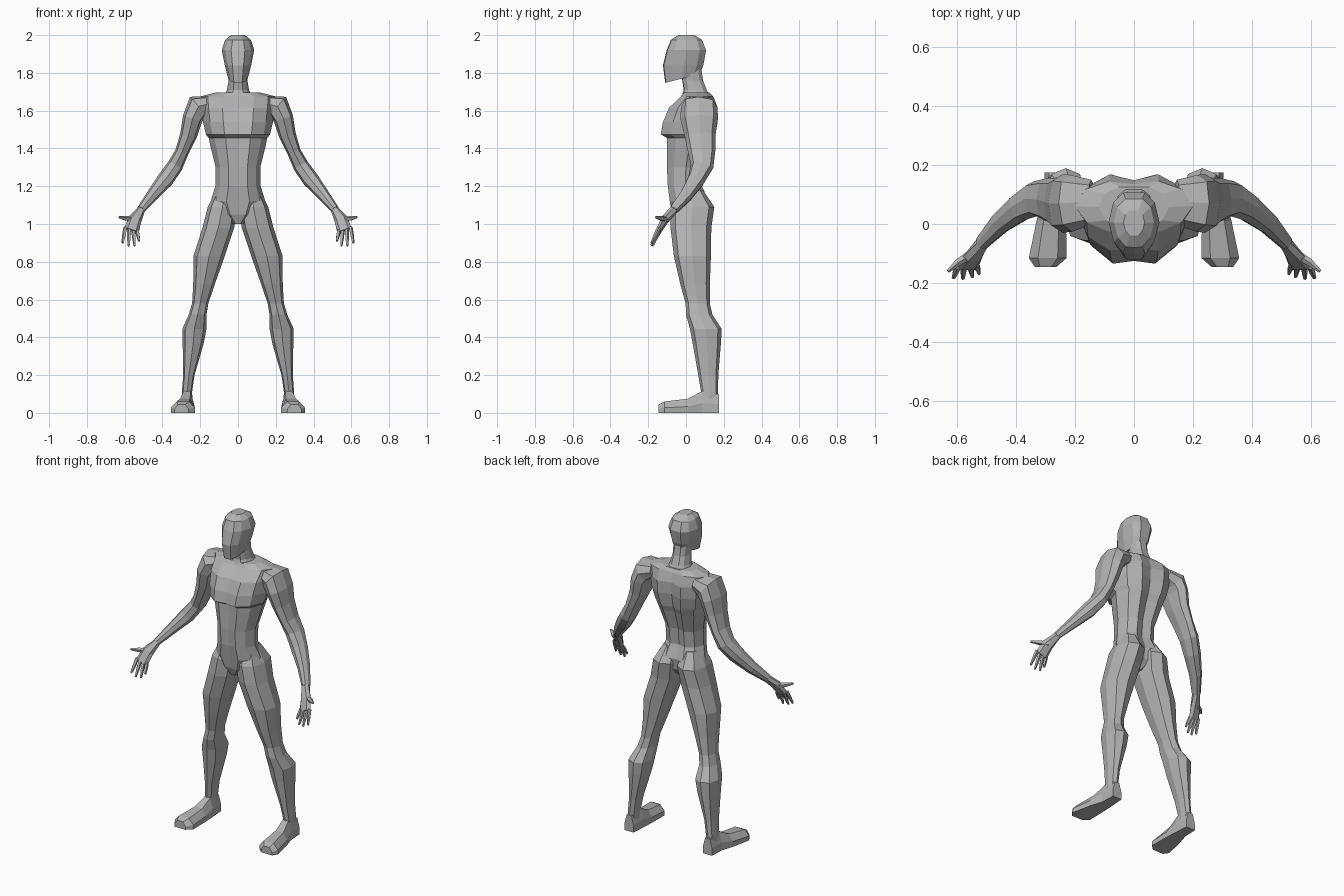
import bpy, bmesh, math
from mathutils import Vector

default_cube = bpy.data.objects.get("Cube")
if default_cube:
    bpy.data.objects.remove(default_cube, do_unlink=True)

# One matte grey covers the whole figure
grey = bpy.data.materials.new("plain_grey")
grey.use_nodes = True
colour = (0.45, 0.45, 0.45, 1)
grey.diffuse_color = colour
grey.node_tree.nodes["Principled BSDF"].inputs["Base Color"].default_value = colour


def loft(name, loops, mirrored=False):
    """Skin a row of closed loops with quads, cap both ends, optionally mirror."""
    mesh = bpy.data.meshes.new(name)
    bm = bmesh.new()
    rows = [[bm.verts.new(point) for point in loop] for loop in loops]
    count = len(rows[0])
    for lower, upper in zip(rows, rows[1:]):
        for i in range(count):
            j = (i + 1) % count
            bm.faces.new((lower[i], lower[j], upper[j], upper[i]))
    bm.faces.new(rows[0])
    bm.faces.new(rows[-1])
    bmesh.ops.recalc_face_normals(bm, faces=bm.faces[:])
    bm.to_mesh(mesh)
    bm.free()
    part = bpy.data.objects.new(name, mesh)
    bpy.context.collection.objects.link(part)
    mesh.materials.append(grey)
    if mirrored:
        modifier = part.modifiers.new("mirror", "MIRROR")
        modifier.use_mirror_merge = False
    return part


def body_section(z, width, front, back, crease=0.0, tilt=0.0):
    """Symmetric horizontal outline with creases at the breastbone and spine."""
    template = [(0, 0), (.42, 0.02), (.8, .2), (1, .52), (.82, .84), (.42, 1), (0, 1)]
    half = [Vector((u * width, front + v * (back - front), 0)) for u, v in template]
    half[0].y += crease * 0.6
    half[-1].y -= crease
    outline = half + [Vector((-p.x, p.y, 0)) for p in reversed(half[1:-1])]
    for p in outline:
        p.z = z + tilt * p.y
    return outline


def oval(centre, axis_a, axis_b, sides):
    """Slightly squared polygon ring spanned by two axes."""
    points = []
    for i in range(sides):
        angle = math.tau * i / sides
        c, s = math.cos(angle), math.sin(angle)
        points.append(centre + axis_a * math.copysign(abs(c) ** .8, c)
                      + axis_b * math.copysign(abs(s) ** .8, s))
    return points


def limb(name, stations, sides=8, level=False):
    """Mirrored tube through (x, y, z, radius, depth) stations."""
    centres = [Vector(station[:3]) for station in stations]
    loops = []
    for i, station in enumerate(stations):
        side, deep = Vector((1, 0, 0)), Vector((0, 1, 0))
        if not level:
            before = centres[max(i - 1, 0)]
            after = centres[min(i + 1, len(centres) - 1)]
            direction = (after - before).normalized()
            side = direction.cross(deep).normalized()
            deep = side.cross(direction).normalized()
        loops.append(oval(centres[i], side * station[3], deep * station[4], sides))
    return loft(name, loops, mirrored=True)


# Torso: pelvis, waist, rib cage, overhanging chest, shoulders
loft("torso", [body_section(*ring) for ring in (
    (1.0, .03, -.05, .05),
    (1.05, .1, -.075, .1, .01),
    (1.12, .145, -.09, .12, .02),
    (1.2, .12, -.1, .085, .015),
    (1.3, .118, -.105, .095, .02),
    (1.42, .148, -.105, .135, .025),
    (1.455, .155, -.105, .15, .025),
    (1.475, .17, -.14, .155, .025),
    (1.54, .185, -.128, .168, .025),
    (1.615, .195, -.095, .168, .02),
    (1.675, .2, -.03, .145, .01),
    (1.695, .12, -.015, .125),
)])

# Neck, leaning forward towards the head
loft("neck", [body_section(*ring) for ring in (
    (1.65, .085, -.03, .14),
    (1.71, .058, -.012, .11),
    (1.76, .05, -.02, .09),
    (1.83, .05, -.03, .08),
)])

# Head: tilted jaw line, flat face, rounded crown
loft("head", [body_section(*ring) for ring in (
    (1.775, .052, -.11, .07, 0, .25),
    (1.84, .07, -.122, .092),
    (1.92, .086, -.102, .106),
    (1.975, .068, -.08, .085),
    (2.0, .036, -.04, .045),
)])

# Arms: shoulder cap, upper arm, elbow, forearm, wrist, palm
limb("arms", (
    (.14, .075, 1.64, .04, .075),
    (.212, .07, 1.62, .068, .096),
    (.24, .07, 1.56, .053, .1),
    (.262, .075, 1.47, .045, .082),
    (.297, .083, 1.38, .036, .072),
    (.335, .085, 1.305, .042, .06),
    (.385, .055, 1.235, .044, .047),
    (.455, 0, 1.15, .032, .036),
    (.515, -.065, 1.075, .022, .024),
))
limb("palms", (
    (.51, -.06, 1.08, .02, .022),
    (.545, -.11, 1.025, .036, .02),
    (.564, -.145, .965, .04, .014),
), sides=6)

# Fingers fan out from the knuckles
knuckle_start, knuckle_end = Vector((.534, -.138, .965)), Vector((.596, -.143, .982))
finger_tips = ((.524, -.168, .91), (.547, -.178, .884), (.579, -.184, .884), (.611, -.182, .9))
for i, tip in enumerate(finger_tips):
    root = knuckle_start.lerp(knuckle_end, i / 3)
    middle = root.lerp(Vector(tip), .5)
    limb(f"finger_{i + 1}", (
        (*root, .011, .011),
        (*middle, .01, .01),
        (*tip, .006, .006),
    ), sides=5)
limb("thumbs", (
    (.548, -.1, 1.025, .016, .016),
    (.595, -.13, 1.03, .013, .013),
    (.63, -.16, 1.036, .006, .006),
), sides=5)

# Legs: buttock, thigh, knee, calf, ankle
limb("legs", (
    (.07, .025, 1.18, .045, .065),
    (.082, .034, 1.09, .078, .116),
    (.104, .026, .98, .084, .108),
    (.153, .034, .83, .083, .098),
    (.18, .048, .68, .057, .078),
    (.2, .062, .58, .043, .064),
    (.214, .07, .52, .047, .07),
    (.231, .105, .445, .064, .084),
    (.237, .11, .37, .056, .075),
    (.26, .118, .2, .03, .053),
    (.27, .125, .11, .027, .045),
    (.27, .125, .05, .03, .045),
), level=True)


def foot_section(y, inner, outer, height):
    """Upright foot outline: flat sole, short wall, narrower top."""
    inset = (outer - inner) * .24
    wall = height * .45
    return [Vector((x, y, z)) for x, z in (
        (inner, 0), (outer, 0), (outer, wall),
        (outer - inset, height), (inner + inset, height), (inner, wall))]


# Feet: from heel to toes
loft("feet", [foot_section(*ring) for ring in (
    (.175, .24, .302, .1),
    (.085, .234, .306, .115),
    (.01, .23, .33, .075),
    (-.115, .228, .356, .06),
    (-.145, .262, .336, .045),
)], mirrored=True)
